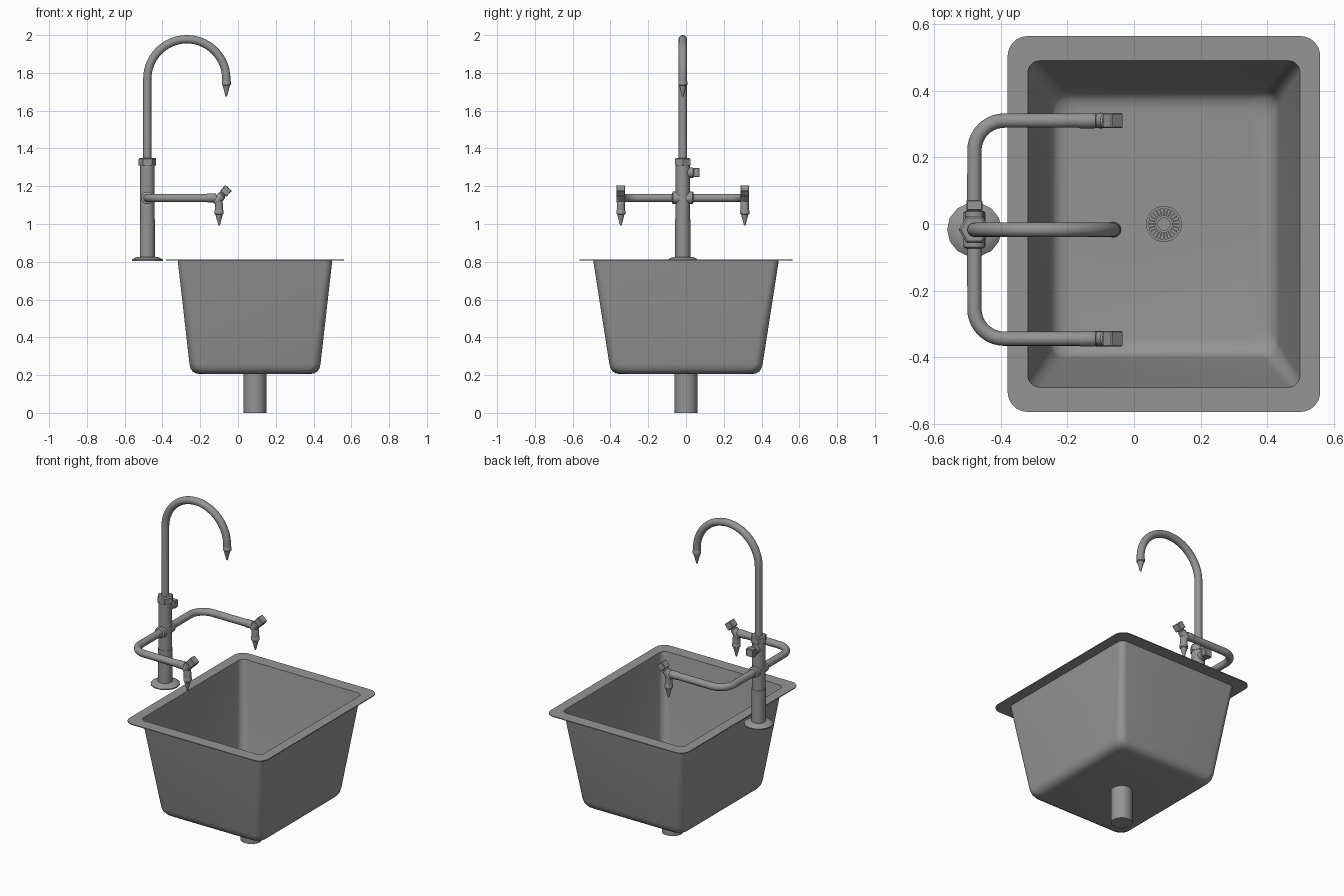
import bpy, bmesh
from math import sin, cos, pi, radians
from mathutils import Vector

if "Cube" in bpy.data.objects:
    bpy.data.objects.remove(bpy.data.objects["Cube"])

FX, FY = -0.48, -0.017      # tap column axis
BX = 0.09                   # basin centre
steel = bpy.data.materials.new("dark_grey")
steel.diffuse_color = (.3, .3, .3, 1)
steel.use_nodes = True
steel.node_tree.nodes["Principled BSDF"].inputs["Base Color"].default_value = steel.diffuse_color


def shade(ob, angle=35):
    bpy.ops.object.select_all(action='DESELECT')
    bpy.context.view_layer.objects.active = ob
    ob.select_set(True)
    bpy.ops.object.shade_smooth_by_angle(angle=radians(angle))


def finish(name, bm, angle=35):
    bmesh.ops.recalc_face_normals(bm, faces=bm.faces)
    me = bpy.data.meshes.new(name)
    bm.to_mesh(me)
    bm.free()
    me.materials.append(steel)
    ob = bpy.data.objects.new(name, me)
    bpy.context.collection.objects.link(ob)
    shade(ob, angle)
    return ob


def bridge(bm, rings):
    for a, b in zip(rings, rings[1:]):
        n = len(a)
        for i in range(n):
            bm.faces.new((a[i], a[(i + 1) % n], b[(i + 1) % n], b[i]))


def lathe(name, profile, loc, axis=(0, 0, 1), segs=24, angle=35, ring=False):
    """Revolve (radius, height) points along an axis: capped, or closed into a ring."""
    bm = bmesh.new()
    rot = Vector((0, 0, 1)).rotation_difference(Vector(axis))
    rings = [[bm.verts.new(rot @ Vector((r * cos(2 * pi * i / segs), r * sin(2 * pi * i / segs), h)))
              for i in range(segs)] for r, h in profile]
    bridge(bm, rings + rings[:1] if ring else rings)
    if not ring:
        bm.faces.new(rings[0])
        bm.faces.new(rings[-1])
    ob = finish(name, bm, angle)
    ob.location = loc
    return ob


def block(name, size, loc, axis=(0, 0, 1)):
    bm = bmesh.new()
    bmesh.ops.create_cube(bm, size=1)
    bmesh.ops.scale(bm, vec=size, verts=bm.verts)
    bmesh.ops.bevel(bm, geom=bm.edges[:], offset=0.003, segments=1, affect='EDGES')
    ob = finish(name, bm, 20)
    ob.location = loc
    ob.rotation_mode = 'QUATERNION'
    ob.rotation_quaternion = Vector((0, 0, 1)).rotation_difference(Vector(axis))
    return ob


def tube(name, points, radius):
    cu = bpy.data.curves.new(name, 'CURVE')
    cu.dimensions = '3D'
    cu.bevel_depth = radius
    cu.bevel_resolution = 6
    cu.use_fill_caps = True
    cu.materials.append(steel)
    sp = cu.splines.new('POLY')
    sp.points.add(len(points) - 1)
    for p, co in zip(sp.points, points):
        p.co = (*co, 1)
    ob = bpy.data.objects.new(name, cu)
    bpy.context.collection.objects.link(ob)
    bpy.ops.object.select_all(action='DESELECT')
    bpy.context.view_layer.objects.active = ob
    ob.select_set(True)
    bpy.ops.object.convert(target='MESH')
    shade(bpy.context.object)


def arc(cx, cy, r, a0, a1, n):
    return [(cx + r * cos(radians(a0 + (a1 - a0) * i / n)),
             cy + r * sin(radians(a0 + (a1 - a0) * i / n))) for i in range(n + 1)]


# Basin: closed shell of rounded rectangles, outside up to the rim then down inside
def rounded_ring(bm, hx, hy, r, z):
    pts = []
    for k, (sx, sy) in enumerate(((1, 1), (-1, 1), (-1, -1), (1, -1))):
        pts += arc(sx * (hx - r), sy * (hy - r), r, 90 * k, 90 * k + 90, 8)
    return [bm.verts.new((BX + x, y, z)) for x, y in pts]


bm = bmesh.new()
bowl = [(.409, .491, .035, .806), (.347, .406, .045, .26), (.342, .400, .05, .236),
        (.330, .388, .055, .219), (.313, .371, .055, .209), (.290, .348, .05, .205)]
outside = bowl[::-1] + [(.47, .565, .06, .806)]
inside = [(.47, .565, .06, .811), (.409, .491, .035, .811)]
inside += [(hx - .003, hy - .003, r, z + .003) for hx, hy, r, z in bowl[1:]]
rings = [rounded_ring(bm, *s) for s in outside + inside]
bridge(bm, rings)
bm.faces.new(rings[0])
bm.faces.new(rings[-1])
finish("basin", bm, 40)

# Drain pipe and strainer
lathe("drain_pipe", [(.06, 0), (.06, .205)], (BX, 0, 0), segs=32)
lathe("strainer_outer_ring", [(.054, 0), (.054, .010), (.046, .010), (.046, 0)],
      (BX, 0, .206), segs=32, ring=True)
lathe("strainer_inner_ring", [(.026, 0), (.026, .010), (.018, .010), (.018, 0)],
      (BX, 0, .206), segs=32, ring=True)
bm = bmesh.new()
for i in range(24):
    a = 2 * pi * i / 24
    u, v = Vector((cos(a), sin(a), 0)), Vector((-sin(a), cos(a), 0)) * .002
    quad = [u * .022 - v, u * .05 - v, u * .05 + v, u * .022 + v]
    low, top = [[bm.verts.new(q + Vector((0, 0, h))) for q in quad] for h in (0, .008)]
    bridge(bm, [low, top])
    bm.faces.new(low)
    bm.faces.new(top)
finish("strainer_bars", bm).location = (BX, 0, .206)

# Tap column
lathe("column_flange", [(.082, 0), (.082, .006), (.070, .014), (.052, .021)], (FX, FY, .805), segs=14)
lathe("column_lower", [(.040, 0), (.040, .205)], (FX, FY, .82))
lathe("column_upper", [(.0375, 0), (.0375, .30)], (FX, FY, 1.02))
lathe("column_nut", [(.045, 0), (.047, .003), (.047, .034), (.040, .04)], (FX, FY, 1.31), segs=6, angle=20)

# Column valve knob
lathe("column_valve_stem", [(.028, 0), (.028, .054), (.018, .058), (.018, .07)],
      (FX, FY, 1.272), (0, 1, 0), 16)
block("column_valve_knob", (.048, .048, .032), (FX, .056, 1.272), (0, 1, 0))


# Nozzle shared by all spouts
def nozzle(name, x, y, z):
    lathe(name, [(.022, .012), (.024, .008), (.024, -.008), (.019, -.012), (.004, -.07)],
          (x, y, z), segs=16)


# Gooseneck spout
goose = [(FX, FY, 1.33)] + [(x, FY, z) for x, z in arc(-.271, 1.769, .209, 180, 0, 28)]
tube("gooseneck", goose + [(-.062, FY, 1.74)], .022)
nozzle("gooseneck_nozzle", -.062, FY, 1.745)

# Two side arms with taps
for side, s in (("back", 1), ("front", -1)):
    y = FY + s * .328
    path = [(FX, FY, 1.138)]
    path += [(FX + px, FY + s * py, 1.138) for px, py in arc(.09, .238, .09, 180, 90, 10)]
    path += [(px, y, pz) for px, pz in arc(-.14, 1.098, .04, 90, 0, 8)]
    tube(side + "_arm", path + [(-.10, y, 1.06)], .0215)
    lathe(side + "_arm_socket", [(.033, 0), (.033, .052), (.027, .056)], (FX, FY, 1.138), (0, s, 0), 20)
    lathe(side + "_arm_sleeve", [(.0215, 0), (.0235, .004), (.0235, .045), (.0215, .049)],
          (-.165, y, 1.138), (1, 0, 0), 20)
    nozzle(side + "_arm_nozzle", -.10, y, 1.062)
    axis = Vector((.66, 0, .75)).normalized()
    base = Vector((-.115, y, 1.118))
    lathe(side + "_tap_stem", [(.023, 0), (.023, .046), (.018, .050), (.018, .07)], base, axis, 16)
    block(side + "_tap_knob", (.046, .046, .042), base + axis * .077, axis)
